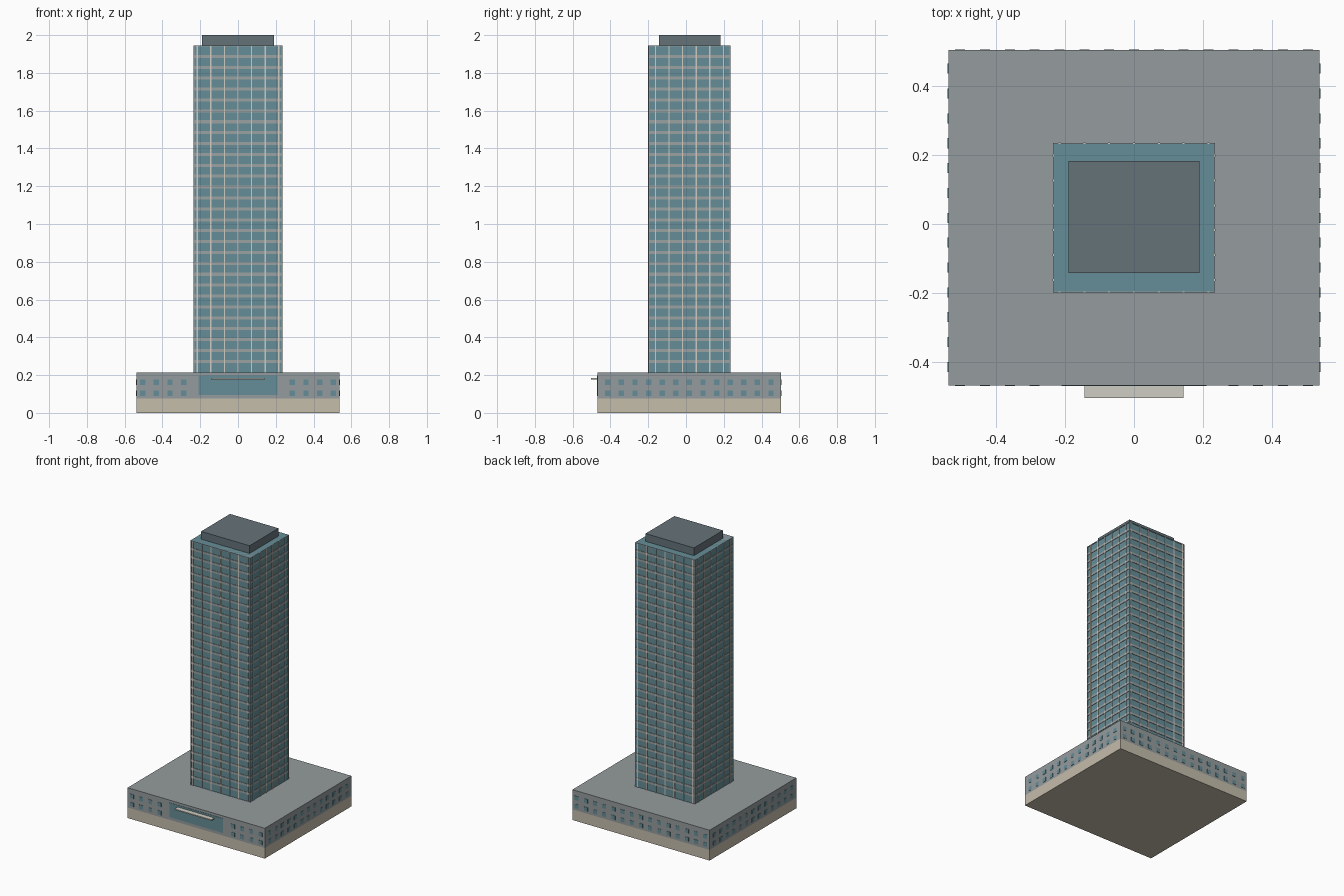
import bpy, bmesh
from mathutils import Matrix, Vector

if "Cube" in bpy.data.objects:
    bpy.data.objects.remove(bpy.data.objects["Cube"])


def mat(name, c):
    m = bpy.data.materials.new(name)
    m.diffuse_color = (*c, 1)
    m.use_nodes = True
    m.node_tree.nodes["Principled BSDF"].inputs["Base Color"].default_value = m.diffuse_color
    return m


GLASS = mat("teal_glass", (0.13, 0.27, 0.31))
STONE = mat("beige_stone", (0.56, 0.51, 0.41))
WALL = mat("grey_wall", (0.30, 0.33, 0.34))
BAND = mat("floor_band", (0.33, 0.36, 0.36))
TRIM = mat("pale_trim", (0.62, 0.61, 0.55))
ROOF = mat("roof_grey", (0.26, 0.33, 0.37))
PLANT = mat("plant_grey", (0.13, 0.17, 0.19))


def boxes(name, items, material):
    """One object from many (x0, x1, y0, y1, z0, z1) boxes."""
    bm = bmesh.new()
    for x0, x1, y0, y1, z0, z1 in items:
        c = Vector((x0 + x1, y0 + y1, z0 + z1)) / 2
        bmesh.ops.create_cube(bm, size=1, matrix=Matrix.Translation(c)
                              @ Matrix.Diagonal((x1 - x0, y1 - y0, z1 - z0, 1)))
    me = bpy.data.meshes.new(name)
    bm.to_mesh(me)
    bm.free()
    me.materials.append(material)
    ob = bpy.data.objects.new(name, me)
    bpy.context.collection.objects.link(ob)
    return ob


PITCH = 0.072
CY = 0.018                      # centre of tower and podium in y
PX, PY = 0.538, 0.486           # podium half sizes
TX, TY = 0.232, 0.214           # tower half sizes
Z0, Z1 = 0.215, 1.945

# Podium
boxes("podium_base", [(-PX, PX, CY - PY, CY + PY, 0, 0.075)], STONE)
boxes("podium_wall", [(-PX, PX, CY - PY, CY + PY, 0.075, Z0)], WALL)

# Podium windows, two rows on every side
win = []
w, d = 0.0145, 0.002
for z in (0.105, 0.163):
    for i in range(-7, 8):
        x = i * PITCH
        win.append((x - w, x + w, CY + PY - d, CY + PY + d, z - w, z + w))
        if abs(i) > 3:
            win.append((x - w, x + w, CY - PY - d, CY - PY + d, z - w, z + w))
    for i in range(-6, 7):
        y = CY + i * PITCH
        for s in (-PX, PX):
            win.append((s - d, s + d, y - w, y + w, z - w, z + w))
boxes("podium_windows", win, GLASS)

# Entrance
boxes("entrance_glass", [(-0.21, 0.21, CY - PY - d, CY - PY + d, 0.095, 0.197)], GLASS)
boxes("entrance_canopy", [(-0.144, 0.144, -0.504, CY - PY, 0.176, 0.184)], TRIM)

# Tower glass body, floor bands and mullions
boxes("tower_glass", [(-TX, TX, CY - TY, CY + TY, Z0, Z1)], GLASS)
floors = 30
step = (Z1 - Z0) / floors
e = 0.003
boxes("floor_bands", [(-TX - e, TX + e, CY - TY - e, CY + TY + e,
                       Z0 + step * i - 0.008, Z0 + step * i + 0.008)
                      for i in range(1, floors)], BAND)
mull = []
m, p = 0.003, 0.004
for i in range(-3, 4):
    x = i * PITCH
    for y in (CY - TY, CY + TY):
        mull.append((x - m, x + m, y - p, y + p, Z0, Z1))
for i in range(6):
    y = CY + (i - 2.5) * PITCH
    for x in (-TX, TX):
        mull.append((x - p, x + p, y - m, y + m, Z0, Z1))
boxes("mullions", mull, TRIM)

# Corner posts
boxes("corner_posts", [(sx * TX - 0.003, sx * TX + 0.003, CY + sy * TY - 0.003,
                        CY + sy * TY + 0.003, Z0, Z1)
                       for sx in (-1, 1) for sy in (-1, 1)], WALL)

# Roof and plant room
boxes("tower_roof", [(-TX - e, TX + e, CY - TY - e, CY + TY + e, Z1 - 0.006, Z1)], ROOF)
boxes("plant_room", [(-0.19, 0.19, -0.142, 0.182, Z1, 2.0)], PLANT)
